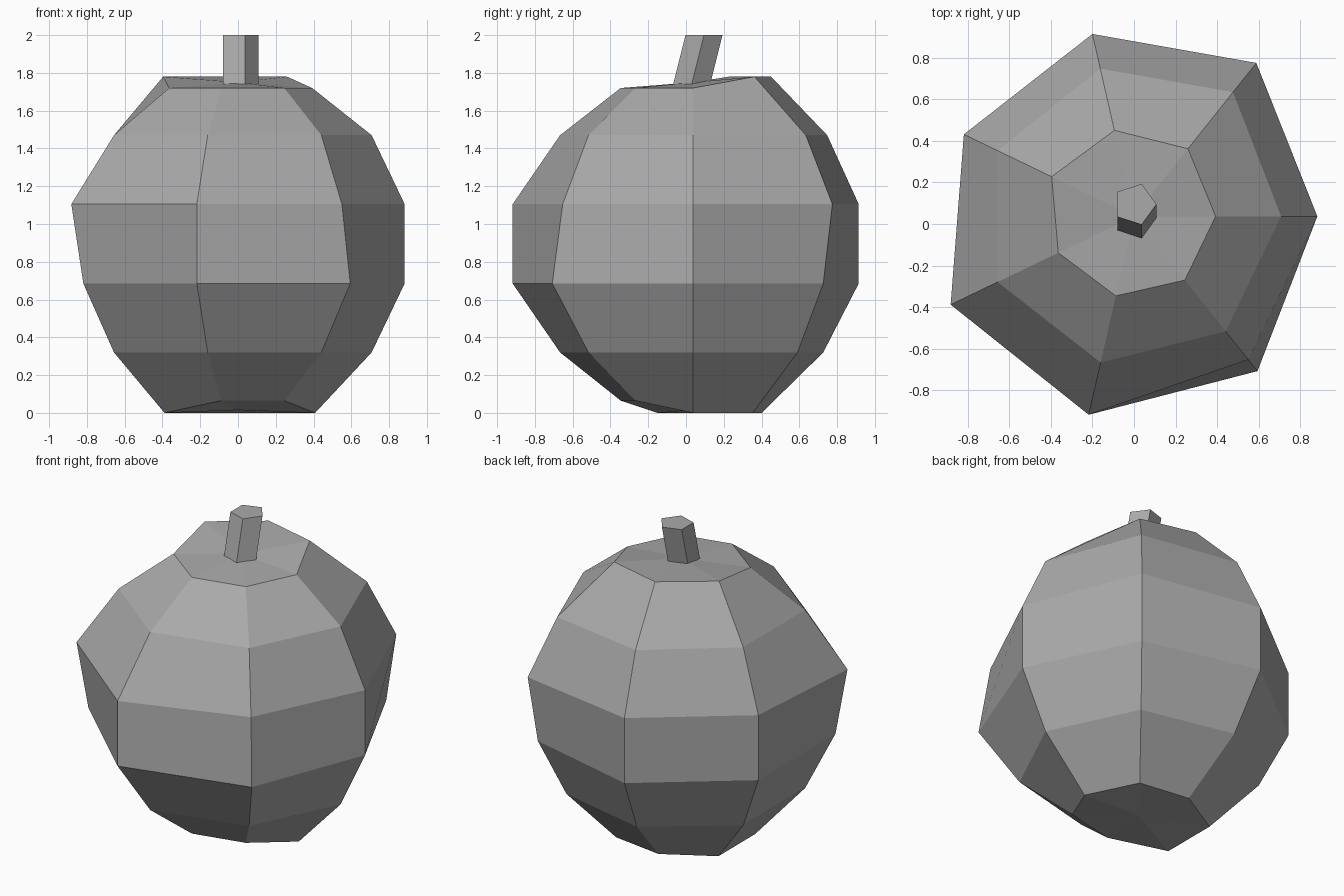
import bpy
import bmesh
from math import sin, cos, pi

cube = bpy.data.objects.get("Cube")
if cube:
    bpy.data.objects.remove(cube, do_unlink=True)

grey = bpy.data.materials.new("plain_grey")
grey.use_nodes = True
colour = (0.4, 0.4, 0.4, 1)
grey.diffuse_color = colour
grey.node_tree.nodes["Principled BSDF"].inputs["Base Color"].default_value = colour


def make_object(name, bm):
    bmesh.ops.recalc_face_normals(bm, faces=bm.faces)
    mesh = bpy.data.meshes.new(name)
    bm.to_mesh(mesh)
    bm.free()
    mesh.materials.append(grey)
    obj = bpy.data.objects.new(name, mesh)
    bpy.context.collection.objects.link(obj)
    return obj


def bridge(bm, low, high):
    n = len(low)
    for i in range(n):
        j = (i + 1) % n
        bm.faces.new((low[i], low[j], high[j], high[i]))


def fan(bm, ring, centre):
    tip = bm.verts.new(centre)
    for i, v in enumerate(ring):
        bm.faces.new((v, ring[(i + 1) % len(ring)], tip))


# Gourd body: seven-sided ball, each ring bulging unevenly
SIDES, RADIUS, MID_Y = 7, 0.905, 0.037
bulges = [
    (1.04, 1.03, 0.95, 1.1, 1.1, 1, 1),
    (1, 1, 1, 1.03, 1.03, 1.02, 1),
    (1, 1, 1.02, 1.03, 1.03, 1.11, 1.08),
    (1, 1.07, 1.02, 1.03, 1.11, 1.11, 1),
    (1, 1.08, 1.03, 1.03, 1.03, 1.02, 1),
    (1, 1.06, 1.08, 1.12, 1.03, 1, 1),
]
heights = [0.0, 0.32, 0.685, 1.105, 1.47, 1.72]
lifts = {(0, 5): 0.065, (0, 6): 0.065, (5, 1): 0.06, (5, 2): 0.06, (5, 3): 0.06}

bm = bmesh.new()
rings = []
for row, (z, bulge) in enumerate(zip(heights, bulges)):
    ring = []
    for k in range(SIDES):
        r = RADIUS * sin(pi * (row + 1) / SIDES) * bulge[k]
        a = 2 * pi * k / SIDES
        ring.append(bm.verts.new((r * cos(a), MID_Y + r * sin(a), z + lifts.get((row, k), 0))))
    rings.append(ring)
for low, high in zip(rings, rings[1:]):
    bridge(bm, low, high)
fan(bm, rings[0], (0, MID_Y, 0.015))
fan(bm, rings[-1], (0, MID_Y, 1.75))
make_object("gourd_body", bm)

# Stem: five-sided post leaning backwards
bm = bmesh.new()
ends = []
for z, y in ((1.74, 0.03), (2.0, 0.095)):
    ends.append([bm.verts.new((0.005 + 0.103 * cos(2 * pi * k / 5),
                               y + 0.103 * sin(2 * pi * k / 5), z)) for k in range(5)])
bridge(bm, *ends)
for end in ends:
    bm.faces.new(end)
make_object("stem", bm)
